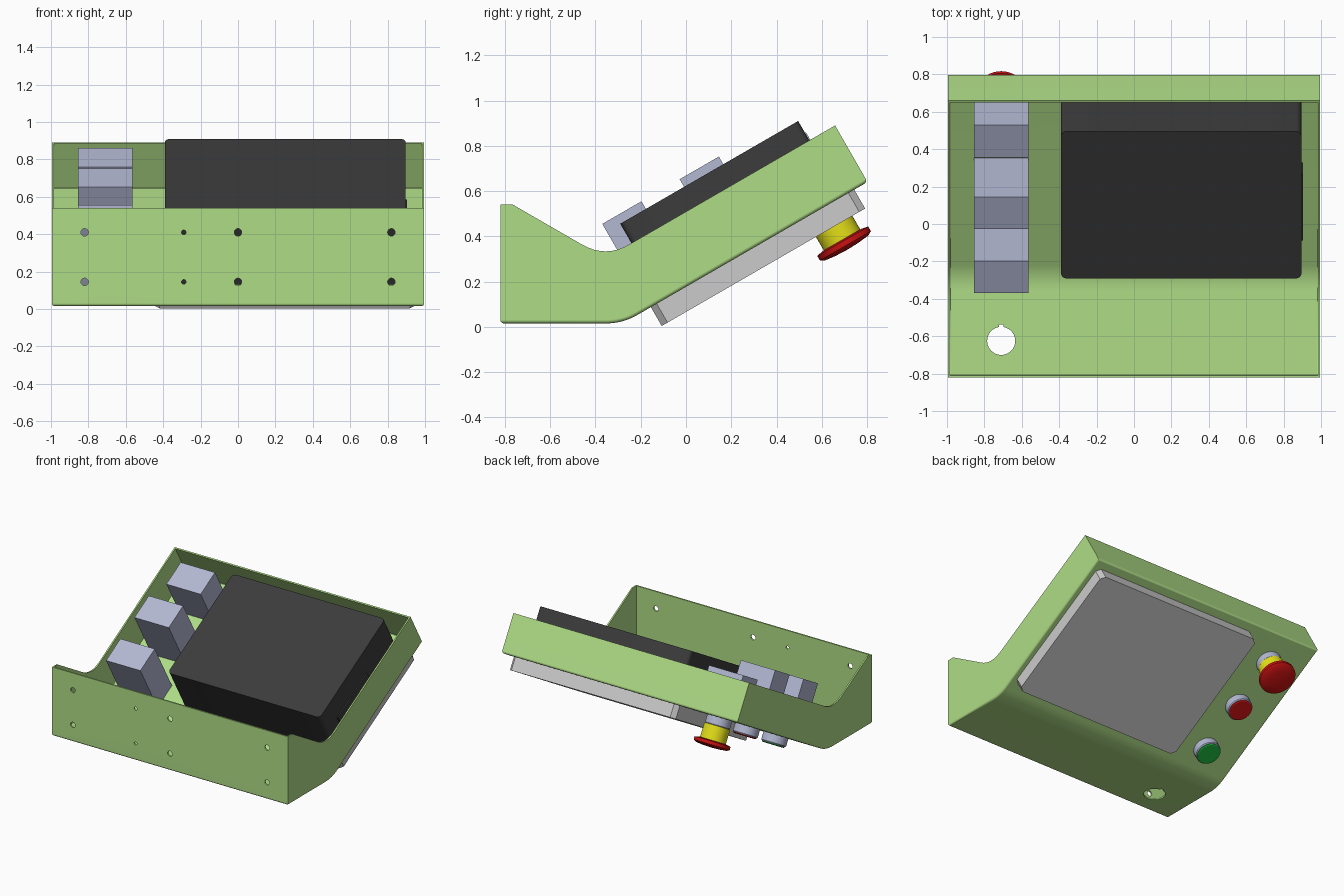
import bpy, bmesh, math
from mathutils import Matrix, Vector

if "Cube" in bpy.data.objects:
    bpy.data.objects.remove(bpy.data.objects["Cube"])

# Frame of the sloped panel: local y runs up the slope, local z points inside
PANEL = Matrix.Translation((0, -0.28, 0.015)) @ Matrix.Rotation(math.radians(30), 4, 'X')
WORLD = Matrix.Identity(4)
BX = -0.71  # x of the button column


def material(name, rgb):
    m = bpy.data.materials.new(name)
    m.diffuse_color = (*rgb, 1)
    m.use_nodes = True
    m.node_tree.nodes["Principled BSDF"].inputs["Base Color"].default_value = m.diffuse_color
    return m


GREEN = material("shell_green", (0.43, 0.72, 0.24))
BLACK = material("dark_plastic", (0.045, 0.045, 0.045))
BLUE = material("pale_blue", (0.45, 0.48, 0.65))
RED = material("button_red", (0.6, 0.006, 0.006))
YELLOW = material("collar_yellow", (0.78, 0.75, 0.01))
GO = material("button_green", (0.01, 0.42, 0.04))


def finish(name, bm, matrix, mat=None):
    mesh = bpy.data.meshes.new(name)
    bm.to_mesh(mesh)
    bm.free()
    ob = bpy.data.objects.new(name, mesh)
    bpy.context.collection.objects.link(ob)
    ob.matrix_world = matrix
    if mat:
        mesh.materials.append(mat)
    return ob


def smooth(ob):
    bpy.ops.object.select_all(action='DESELECT')
    ob.select_set(True)
    bpy.context.view_layer.objects.active = ob
    bpy.ops.object.shade_smooth_by_angle(angle=math.radians(30))


def box(name, x, y, z, matrix, mat=None, corner=0, segments=5):
    bm = bmesh.new()
    bmesh.ops.create_cube(bm, size=1)
    for v in bm.verts:
        v.co = [(a[0] + a[1]) / 2 + c * (a[1] - a[0]) for a, c in zip((x, y, z), v.co)]
    if corner:
        edges = [e for e in bm.edges if abs(e.verts[0].co.z - e.verts[1].co.z) > 1e-4]
        bmesh.ops.bevel(bm, geom=edges, offset=corner, segments=segments,
                        affect='EDGES', profile=0.5)
    ob = finish(name, bm, matrix, mat)
    if corner:
        smooth(ob)
    return ob


def lathe(name, profile, matrix, mat=None, sides=40):
    """Turned part from (radius, z) points, capped at both ends."""
    bm = bmesh.new()
    rings = []
    for r, z in profile:
        rings.append([bm.verts.new((r * math.cos(i * math.tau / sides),
                                    r * math.sin(i * math.tau / sides), z)) for i in range(sides)])
    for a, b in zip(rings, rings[1:]):
        for i in range(sides):
            j = (i + 1) % sides
            bm.faces.new((a[i], a[j], b[j], b[i]))
    bm.faces.new(rings[0])
    bm.faces.new(rings[-1])
    bmesh.ops.recalc_face_normals(bm, faces=bm.faces)
    ob = finish(name, bm, matrix, mat)
    smooth(ob)
    return ob


def fillet(corner, d0, d1, tangent, n=8):
    """Quadratic arc around a corner, from corner+d0 to corner+d1."""
    c = Vector(corner)
    a, b = c + Vector(d0) * tangent, c + Vector(d1) * tangent
    return [tuple(a * (1 - t) ** 2 + c * 2 * t * (1 - t) + b * t * t)
            for t in (i / n for i in range(n + 1))]


# Enclosure: folded sheet tray, open on the upper side
C, S = math.cos(math.radians(30)), 0.5
under = [(-0.82, 0.54), (-0.82, 0.015)]
under += fillet((-0.28, 0.015), (-1, 0), (C, S), 0.075)
under += [(0.802, 0.64), (0.659, 0.89)]
rim = fillet((-0.3555, 0.3036), (C, S), (-C, S), 0.12) + [(-0.765, 0.54)]
bm = bmesh.new()
left, right = [[bm.verts.new((x, y, z)) for y, z in under + rim] for x in (-0.995, 0.995)]
bm.faces.new(left)
bm.faces.new(right)
n = len(under)
for i in range(n - 1):
    bm.faces.new((left[i], left[i + 1], right[i + 1], right[i]))
bmesh.ops.recalc_face_normals(bm, faces=bm.faces)
bm.normal_update()
front = min(bm.faces, key=lambda f: f.calc_center_median().y)
if front.normal.y > 0:
    bmesh.ops.reverse_faces(bm, faces=bm.faces)
folds = []
for side in (left, right):
    folds += [bm.edges.get((side[i], side[i + 1])) for i in range(1, n - 2)]
folds += [bm.edges.get((left[i], right[i])) for i in (1, n - 2)]
bmesh.ops.bevel(bm, geom=folds, offset=0.016, segments=4, affect='EDGES', profile=0.5)
shell = finish("enclosure", bm, WORLD, GREEN)
sol = shell.modifiers.new("sheet", 'SOLIDIFY')
sol.thickness, sol.offset, sol.use_even_offset = 0.011, -1, True

# Cutters: mounting holes in the front wall, keyed hole in the floor
cutters = []
for z in (0.145, 0.41):
    for x, r in ((-0.82, 0.02), (-0.29, 0.012), (0, 0.02), (0.82, 0.02)):
        m = Matrix.Translation((x, -0.82, z)) @ Matrix.Rotation(math.pi / 2, 4, 'X')
        cutters.append(lathe("hole_cutter", [(r, -0.05), (r, 0.05)], m, sides=20))
cutters.append(lathe("floor_cutter", [(0.075, -0.05), (0.075, 0.05)],
                     Matrix.Translation((BX, -0.625, 0.015))))
cutters.append(box("key_cutter", (BX - 0.013, BX + 0.013), (-0.6, -0.537), (-0.03, 0.06), WORLD))
for c in cutters:
    mod = shell.modifiers.new("cut", 'BOOLEAN')
    mod.object, mod.operation, mod.solver = c, 'DIFFERENCE', 'EXACT'
bpy.context.view_layer.objects.active = shell
for mod in list(shell.modifiers):
    bpy.ops.object.modifier_apply(modifier=mod.name)
for c in cutters:
    bpy.data.objects.remove(c)
smooth(shell)
wn = shell.modifiers.new("weighted", 'WEIGHTED_NORMAL')
wn.keep_sharp = True

# Display: bezel outside the panel, dark housing inside
box("screen_bezel", (-0.45, 0.95), (0.144, 1.182), (-0.096, 0.004), PANEL, corner=0.03, segments=1)
box("screen_housing", (-0.39, 0.895), (0.211, 1.119), (0.005, 0.387), PANEL, BLACK, corner=0.03)
box("side_connector", (0.88, 0.904), (0.35, 0.76), (0.1, 0.22), PANEL, BLACK)

# Push buttons and emergency stop, each with a contact block inside
for label, s, top in (("green", 0.242, 0.426), ("red", 0.637, 0.426), ("stop", 1.024, 0.327)):
    box(label + "_contact_block", (BX - 0.145, BX + 0.145), (s - 0.1, s + 0.1), (0.008, top), PANEL, BLUE)
    at = PANEL @ Matrix.Translation((BX, s, 0))
    lathe(label + "_collar", [(0.09, 0.004), (0.09, -0.055), (0.085, -0.062)], at, BLUE)
    if label == "stop":
        lathe("stop_yellow_body", [(0.093, -0.06), (0.093, -0.17)], at, YELLOW)
        lathe("stop_red_head", [(0.1, -0.165), (0.13, -0.172), (0.13, -0.195), (0.112, -0.206),
                                (0.06, -0.212), (0.01, -0.214)], at, RED)
    else:
        lathe(label + "_button_cap", [(0.082, -0.05), (0.082, -0.066), (0.076, -0.07)],
              at, RED if label == "red" else GO)
